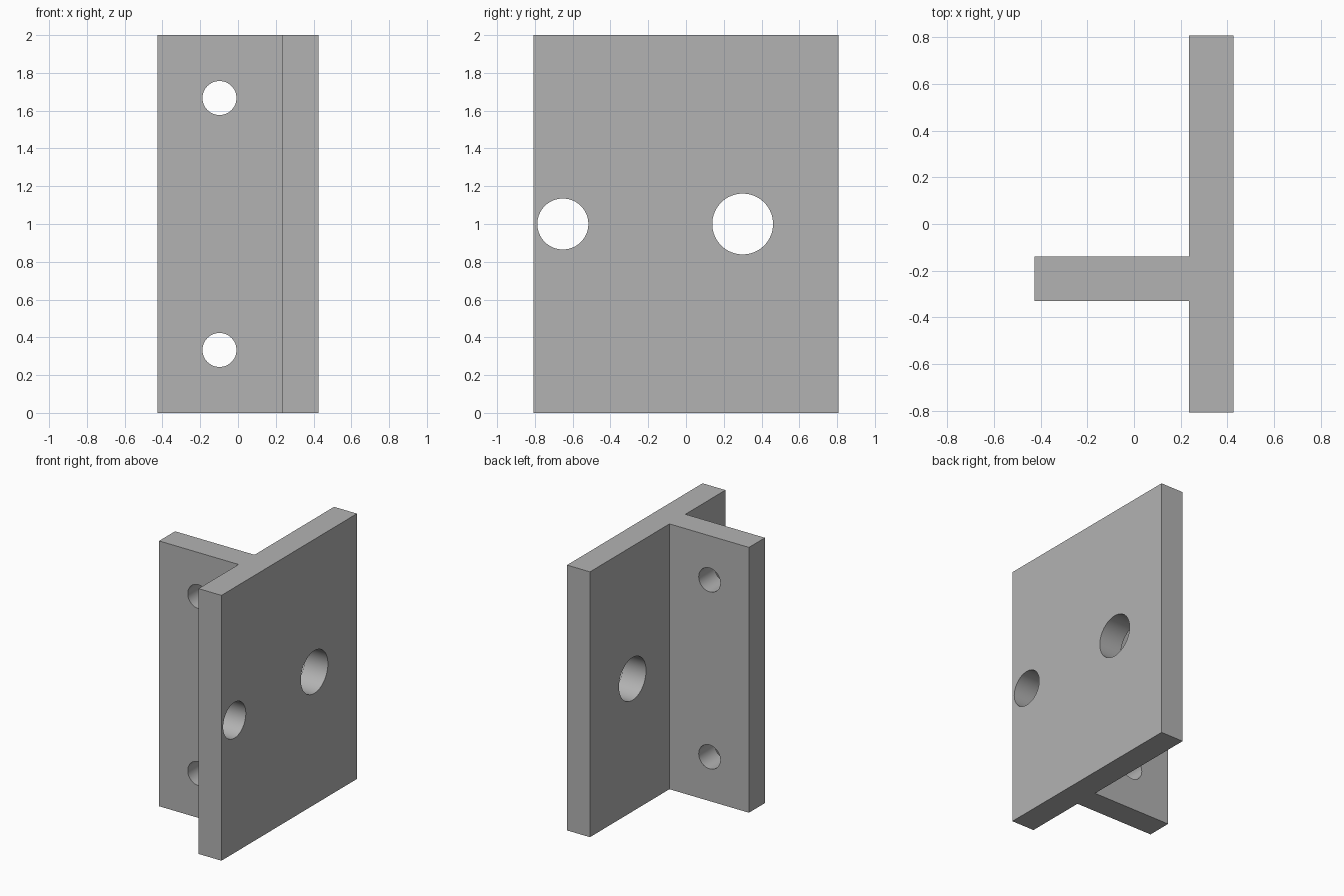
import bpy
import bmesh
import math
from mathutils import Vector

if "Cube" in bpy.data.objects:
    bpy.data.objects.remove(bpy.data.objects["Cube"], do_unlink=True)

HEIGHT = 2.0
X_END, X_FACE = 0.427, 0.236          # plate outer and inner faces
Y_END = 0.807                         # plate half width
WEB_FRONT, WEB_BACK = -0.33, -0.14    # web faces

grey = bpy.data.materials.new("plain grey")
grey.use_nodes = True
color = (0.45, 0.45, 0.45, 1.0)
grey.diffuse_color = color
grey.node_tree.nodes["Principled BSDF"].inputs["Base Color"].default_value = color

# T-shaped bracket: one profile extruded upwards
profile = [(X_END, -Y_END), (X_END, Y_END), (X_FACE, Y_END), (X_FACE, WEB_BACK),
           (-X_END, WEB_BACK), (-X_END, WEB_FRONT), (X_FACE, WEB_FRONT), (X_FACE, -Y_END)]
bm = bmesh.new()
base = bm.faces.new([bm.verts.new((x, y, 0)) for x, y in profile])
top = bmesh.ops.extrude_face_region(bm, geom=[base])["geom"]
bmesh.ops.translate(bm, vec=Vector((0, 0, HEIGHT)),
                    verts=[v for v in top if isinstance(v, bmesh.types.BMVert)])
bmesh.ops.recalc_face_normals(bm, faces=bm.faces)
mesh = bpy.data.meshes.new("tee_bracket")
bm.to_mesh(mesh)
bm.free()
mesh.materials.append(grey)
bracket = bpy.data.objects.new("tee_bracket", mesh)
bpy.context.collection.objects.link(bracket)


def drill(center, radius, rotation):
    """Cut a round through-hole with a temporary cylinder."""
    bpy.ops.mesh.primitive_cylinder_add(vertices=64, radius=radius, depth=0.4,
                                        location=center, rotation=rotation)
    cutter = bpy.context.object
    cutter.name = "hole_cutter"
    cutter.hide_render = True
    cutter.data.materials.append(grey)
    bpy.ops.object.select_all(action='DESELECT')
    bracket.select_set(True)
    bpy.context.view_layer.objects.active = bracket
    mod = bracket.modifiers.new("hole", 'BOOLEAN')
    mod.operation = 'DIFFERENCE'
    mod.solver = 'EXACT'
    mod.object = cutter
    bpy.ops.object.modifier_apply(modifier=mod.name)
    bpy.data.objects.remove(cutter, do_unlink=True)


# Two large holes across the plate
plate_x = (X_END + X_FACE) / 2
for y, radius in ((-0.652, 0.135), (0.30, 0.161)):
    drill((plate_x, y, HEIGHT / 2), radius, (0, math.pi / 2, 0))

# Two small holes through the web
web_y = (WEB_FRONT + WEB_BACK) / 2
for side in (-1, 1):
    drill((-0.098, web_y, HEIGHT / 2 + side * 0.667), 0.09, (math.pi / 2, 0, 0))

bracket.select_set(True)
bpy.context.view_layer.objects.active = bracket
bpy.ops.object.shade_smooth_by_angle(angle=math.radians(30))
